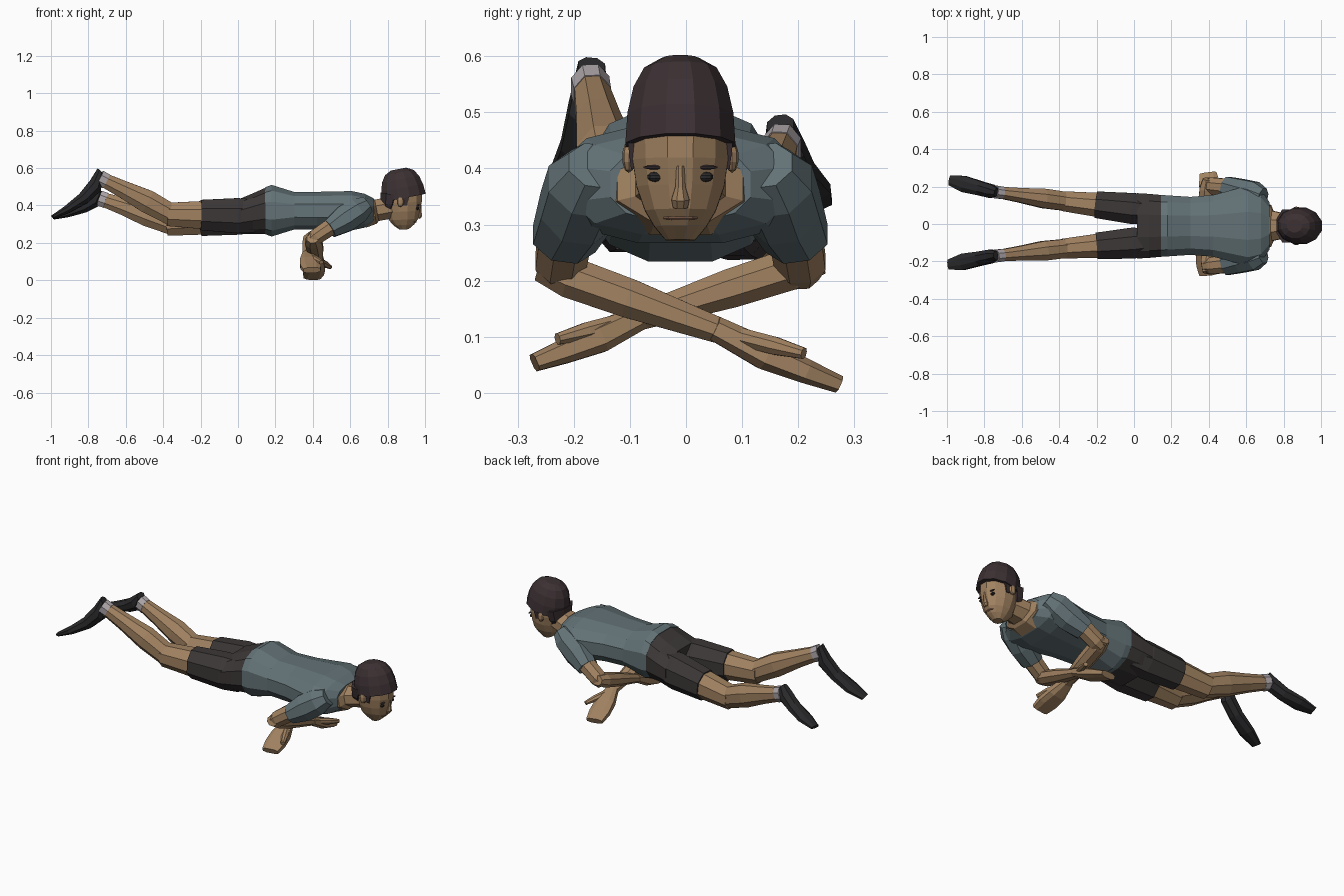
import bpy, bmesh, math
from mathutils import Vector

if "Cube" in bpy.data.objects:
    bpy.data.objects.remove(bpy.data.objects["Cube"])


def mat(name, r, g, b):
    m = bpy.data.materials.new(name)
    m.diffuse_color = (r, g, b, 1)
    m.use_nodes = True
    m.node_tree.nodes["Principled BSDF"].inputs["Base Color"].default_value = m.diffuse_color
    return m


SKIN = mat("skin", .36, .225, .12)
SHIRT = mat("shirt", .125, .17, .185)
SHORTS = mat("shorts", .045, .038, .038)
HAIR = mat("hair", .045, .03, .033)
SHOE = mat("shoe", .022, .022, .024)
SOCK = mat("sock", .42, .38, .4)
X, Y = Vector((1, 0, 0)), Vector((0, 1, 0))
CY = -.01  # centre line of the body


def finish(name, bm, m):
    bmesh.ops.recalc_face_normals(bm, faces=bm.faces)
    me = bpy.data.meshes.new(name)
    bm.to_mesh(me)
    bm.free()
    me.materials.append(m)
    ob = bpy.data.objects.new(name, me)
    bpy.context.collection.objects.link(ob)
    return ob


def limb(name, a, b, profile, m, side=Y, n=8, power=1.0, sag=1.0, axis=None):
    """Closed tube from a to b; profile gives (position 0-1, half width, half depth)."""
    a, b = Vector(a), Vector(b)
    axis = axis or (b - a).normalized()
    v = axis.cross(side).normalized()
    u = v.cross(axis)
    bm = bmesh.new()
    loops = []
    for t, w, d in profile:
        c = a.lerp(b, t)
        c.z = a.z + (b.z - a.z) * (t ** sag if t > 0 else t)
        loop = []
        for k in range(n):
            ang = 2 * math.pi * (k + .5) / n
            x, y = [math.copysign(abs(f(ang) / math.cos(math.pi / n)) ** power, f(ang))
                    for f in (math.cos, math.sin)]
            loop.append(bm.verts.new(c + u * x * w + v * y * d))
        loops.append(loop)
    for p, q in zip(loops, loops[1:]):
        for k in range(n):
            j = (k + 1) % n
            bm.faces.new((p[k], p[j], q[j], q[k]))
    bm.faces.new(loops[0])
    bm.faces.new(loops[-1])
    return finish(name, bm, m)


def blob(name, loc, size, m):
    bm = bmesh.new()
    bmesh.ops.create_uvsphere(bm, u_segments=8, v_segments=5, radius=1)
    ob = finish(name, bm, m)
    ob.location, ob.scale = loc, size
    return ob


# Torso
limb("shirt", (.145, CY, .372), (.725, CY, .372),
     [(0, .165, .125), (.06, .163, .138), (.27, .155, .1), (.48, .165, .101),
      (.8, .215, .105), (.92, .195, .09), (1, .125, .066)], SHIRT, n=12, power=.8)
limb("shorts_pelvis", (.147, CY, .371), (.015, CY, .342),
     [(0, .165, .124), (.5, .171, .109), (1, .175, .096)], SHORTS, n=12, power=.8, axis=-X)

# Neck with the open collar, and head
limb("neck", (.67, CY, .36), (.85, CY, .395),
     [(0, .13, .08), (.32, .112, .07), (.4, .08, .058), (1, .055, .058)], SKIN)
limb("head", (.888, CY, .272), (.876, CY, .51),
     [(0, .026, .024), (.1, .046, .055), (.22, .063, .078), (.4, .078, .089),
      (.6, .085, .102), (1, .087, .107)], SKIN, n=12)

# Hair: tilted cap from a quarter-ellipse rule, plus the nape
cap = [math.radians(d) for d in range(0, 90, 20)]
limb("hair", (.888, CY, .44), (.858, CY, .597),
     [(math.sin(t), .098 * math.cos(t) ** .6, .118 * math.cos(t) ** .6) for t in cap],
     HAIR, n=12)
limb("hair_nape", (.8, CY, .37), (.815, CY, .46),
     [(0, .055, .03), (.4, .078, .042), (1, .088, .055)], HAIR)

# Face
limb("nose", (.976, CY, .405), (.964, CY, .33),
     [(0, .007, .006), (.5, .009, .012), (.8, .016, .018), (1, .013, .01)], SKIN)
blob("mouth", (.942, CY, .312), (.014, .032, .005), mat("lip", .3, .16, .1))
for s, w in ((-1, "right"), (1, "left")):
    y = CY + s * .045
    blob("eye_" + w, (.959, y, .385), (.009, .014, .009), SHOE)
    blob("brow_" + w, (.964, y, .402), (.007, .022, .004), HAIR)
    blob("ear_" + w, (.868, CY + s * .092, .42), (.02, .012, .028), SKIN)
    limb("sideburn_" + w, (.892, CY + s * .081, .4), (.895, CY + s * .086, .46),
         [(0, .007, .012), (1, .009, .022)], HAIR, n=4)

# Arms: sleeve, bare upper arm, forearm crossing under the chest, hand, thumb
for s, w, fx, dz in ((-1, "right", .425, 0), (1, "left", .375, .025)):
    limb("sleeve_" + w, (.69, CY + s * .15, .405), (.49, CY + s * .207, .275),
         [(0, .05, .045), (.25, .072, .068), (.6, .066, .072), (1, .057, .05)], SHIRT)
    limb("upper_arm_" + w, (.54, CY + s * .2, .315), (.385, CY + s * .217, .21),
         [(0, .048, .046), (.8, .045, .042), (1, .03, .03)], SKIN)
    elbow = Vector((.40, CY - s * -.25, .225 + dz / 2))
    wrist = Vector((fx, CY - s * .08, .107 + dz))
    tip = Vector((.395, -s * .27, .0165 + dz * 1.5))
    limb("forearm_" + w, elbow, wrist,
         [(0, .032, .026), (.16, .046, .037), (.48, .044, .035), (1, .029, .022)], SKIN, X)
    limb("hand_" + w, wrist, tip,
         [(-.1, .029, .022), (.35, .052, .028), (.7, .056, .022), (1, .046, .016)],
         SKIN, X, power=.7, sag=.85)
    base = wrist.lerp(tip, .05) + Vector((.01, 0, .002))
    limb("thumb_" + w, base, base + Vector((.06, -s * .13, -.034)),
         [(0, .018, .016), (.6, .018, .016), (1, .011, .01)], SKIN, X)

# Legs: shared profiles, each leg with its own joints; the right shin is lifted higher
for w, hip, knee, ankle, toe in (
        ("right", (.02, -.1, .345), (-.36, -.13, .352), (-.715, -.168, .535), (-.99, -.217, .338)),
        ("left", (.02, .08, .34), (-.36, .12, .302), (-.715, .168, .43), (-.985, .234, .336))):
    limb("shorts_leg_" + w, hip, knee,
         [(-.18, .07, .088), (.06, .083, .094), (.58, .071, .081)], SHORTS)
    limb("thigh_" + w, hip, knee, [(.5, .066, .076), (1.05, .053, .062)], SKIN)
    limb("shin_" + w, knee, ankle,
         [(-.05, .05, .056), (.35, .052, .062), (.7, .039, .047), (1, .031, .038)],
         SKIN, sag=.93)
    limb("sock_" + w, knee, ankle, [(.97, .033, .041), (1.07, .034, .042)], SOCK)
    heel = Vector(ankle) + Vector((-.022, 0, .048))
    limb("shoe_" + w, heel, toe,
         [(0, .024, .02), (.1, .036, .04), (.35, .038, .033), (.7, .044, .022),
          (1, .027, .011)], SHOE, sag=.5)
